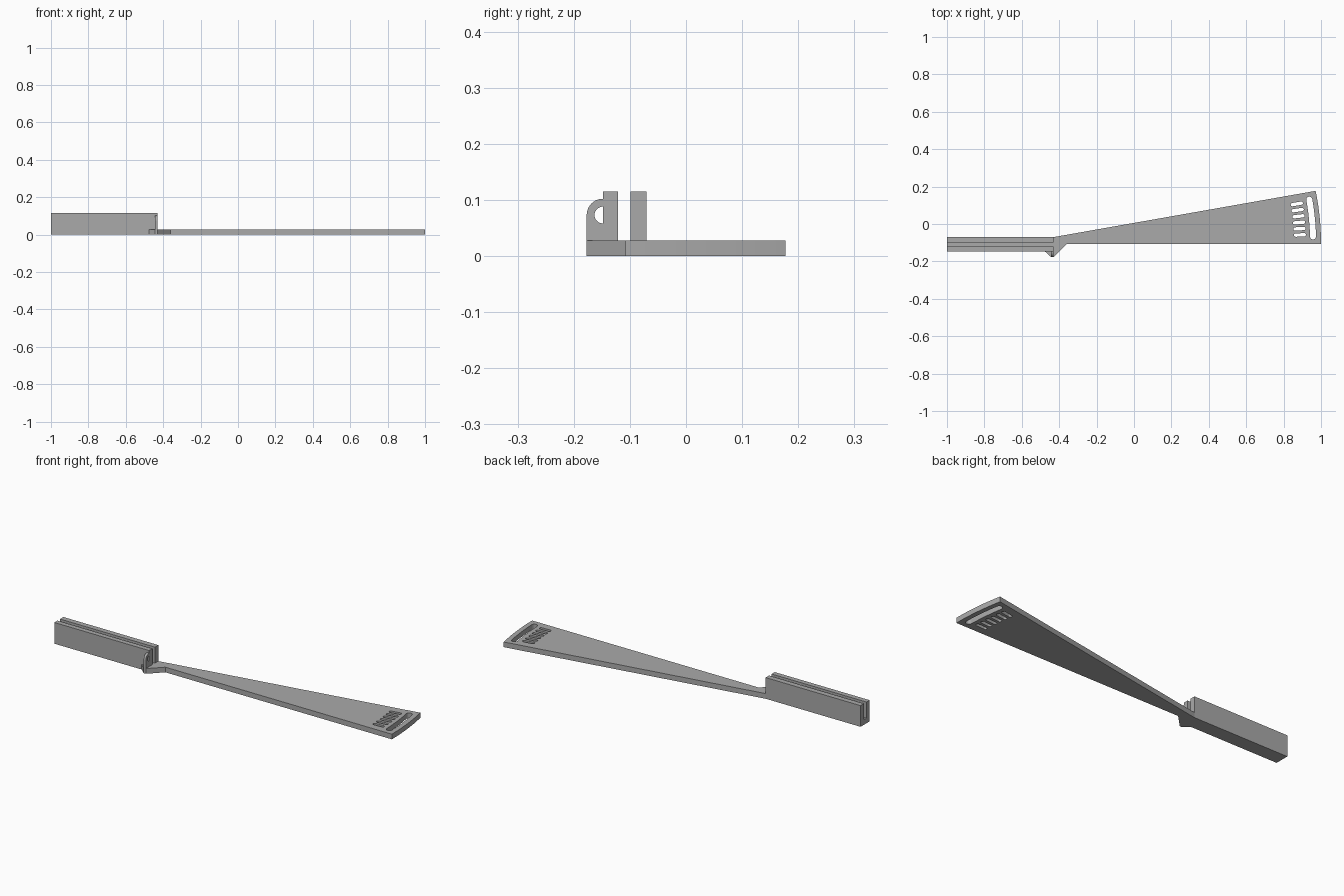
import bpy, bmesh, math
from mathutils import Matrix

if "Cube" in bpy.data.objects:
    bpy.data.objects.remove(bpy.data.objects["Cube"])

grey = bpy.data.materials.new("plain_grey")
grey.diffuse_color = (0.4, 0.4, 0.4, 1)
grey.use_nodes = True
grey.node_tree.nodes["Principled BSDF"].inputs["Base Color"].default_value = grey.diffuse_color

PIVOT = (-0.43, -0.108)
T = 0.028                      # plate thickness
WALL_Y = -0.148                # outer face of the front channel wall
ALONG_X = Matrix(((0, 0, 1, 0), (1, 0, 0, 0), (0, 1, 0, 0), (0, 0, 0, 1)))


def polar(r, a, c=PIVOT):
    return (c[0] + r * math.cos(a), c[1] + r * math.sin(a))


def arc(r, a0, a1, n, c=PIVOT):
    return [polar(r, a0 + (a1 - a0) * i / n, c) for i in range(n + 1)]


def extrude(name, loops, lo, hi, matrix=Matrix()):
    """Filled outline with holes, extruded from lo to hi."""
    cu = bpy.data.curves.new(name, 'CURVE')
    cu.dimensions, cu.fill_mode = '2D', 'BOTH'
    cu.extrude = (hi - lo) / 2
    for pts in loops:
        s = cu.splines.new('POLY')
        s.points.add(len(pts) - 1)
        for p, q in zip(s.points, pts):
            p.co = (q[0], q[1], 0, 1)
        s.use_cyclic_u = True
    tmp = bpy.data.objects.new(name + "_outline", cu)
    bpy.context.collection.objects.link(tmp)
    bpy.context.view_layer.update()
    me = bpy.data.meshes.new_from_object(
        tmp.evaluated_get(bpy.context.evaluated_depsgraph_get()))
    bpy.data.objects.remove(tmp)
    bm = bmesh.new()
    bm.from_mesh(me)
    bmesh.ops.remove_doubles(bm, verts=bm.verts, dist=1e-5)
    bm.transform(matrix @ Matrix.Translation((0, 0, (lo + hi) / 2)))
    bmesh.ops.recalc_face_normals(bm, faces=bm.faces)
    for f in bm.faces:
        f.smooth = False
        f.material_index = 0
    bm.to_mesh(me)
    bm.free()
    me.materials.clear()
    me.materials.append(grey)
    ob = bpy.data.objects.new(name, me)
    bpy.context.collection.objects.link(ob)
    return ob


# Fan-shaped pointer plate with the small tab under the lug
outline = [(-0.43, WALL_Y), (-0.475, WALL_Y), (-0.443, -0.177), (-0.43, -0.177),
           (-0.361, PIVOT[1])]
outline += arc(1.43, 0, math.radians(11.5), 16) + [(-0.43, -0.07)]

# Long curved slot with round ends
R, W = 1.388, 0.016
A0, A1 = math.radians(1.7), math.radians(9.9)
slot = arc(R + W, A0, A1, 12)
slot += arc(W, A1, A1 + math.pi, 8, polar(R, A1))[1:]
slot += arc(R - W, A1, A0, 12)[1:]
slot += arc(W, A0 + math.pi, A0 + 2 * math.pi, 8, polar(R, A0))[1:-1]
loops = [outline, slot]

# Row of short radial slots
for i in range(6):
    a = math.radians(2.15 + 1.45 * i)
    h = 0.009
    loops.append(arc(h, a - math.pi / 2, a + math.pi / 2, 6, polar(1.342, a)) +
                 arc(h, a + math.pi / 2, a + 1.5 * math.pi, 6, polar(1.294, a)))
extrude("pointer_plate", loops, 0, T)

# Grooved channel: two walls on a floor
H = 0.115
channel = [(WALL_Y, 0), (-0.07, 0), (-0.07, H), (-0.099, H), (-0.099, T),
           (-0.121, T), (-0.121, H), (WALL_Y, H)]
extrude("grooved_channel", [channel], -1, -0.43, ALONG_X)

# Half-round lug with a half-round eye against the wall
c = (WALL_Y, 0.073)
lug = arc(0.029, math.pi / 2, math.pi, 12, c) + [(-0.177, T), (WALL_Y, T)]
lug += arc(0.015, 1.5 * math.pi, math.pi / 2, 14, c)
extrude("pivot_lug", [lug], -0.443, -0.43, ALONG_X)
